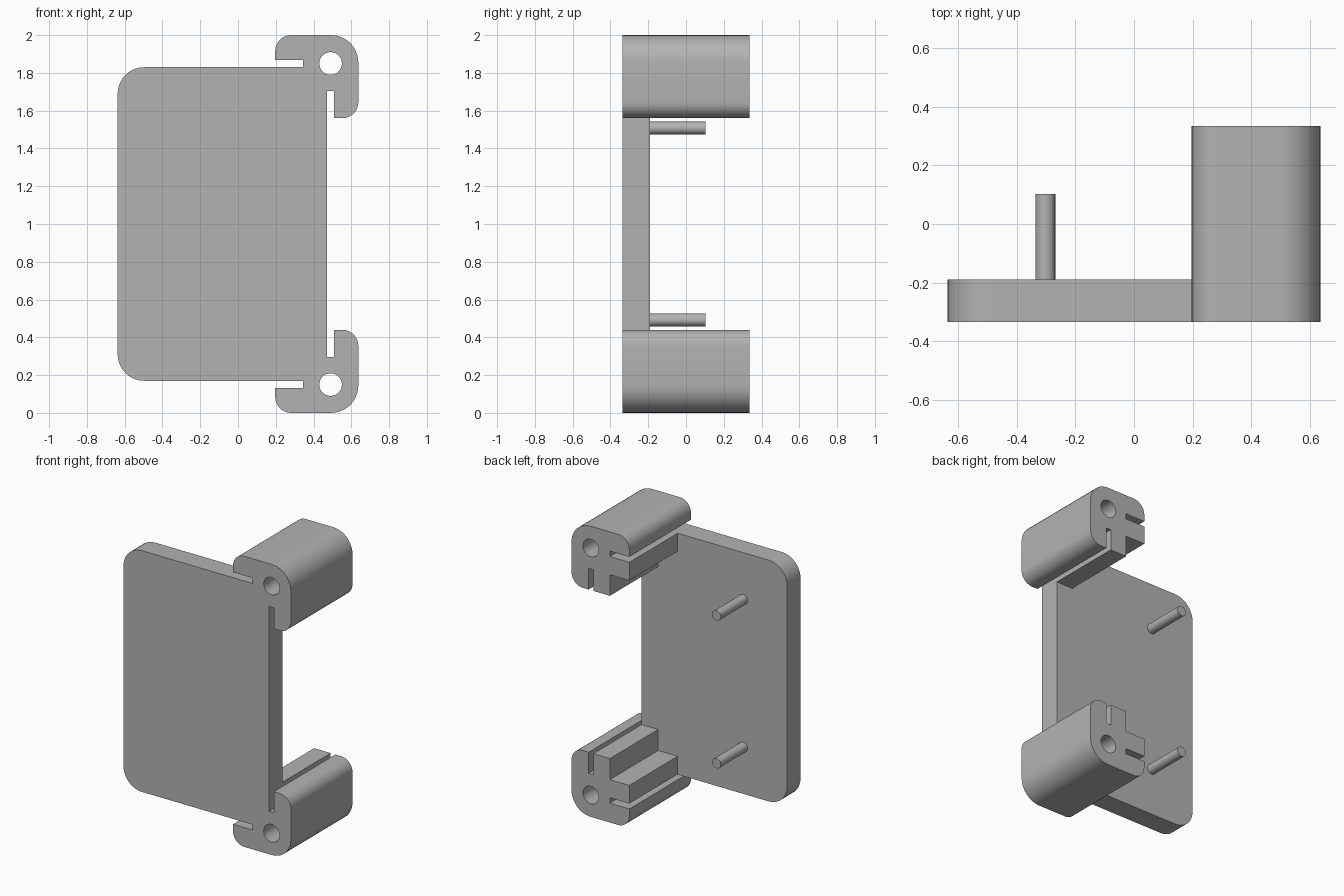
import bpy
import bmesh
import math
from mathutils import Vector

cube = bpy.data.objects.get("Cube")
if cube:
    bpy.data.objects.remove(cube, do_unlink=True)

FRONT, PLATE_BACK, BACK, PIN_END = -0.335, -0.19, 0.335, 0.103

grey = bpy.data.materials.new("plain grey")
grey.use_nodes = True
colour = (0.45, 0.45, 0.45, 1)
grey.diffuse_color = colour
grey.node_tree.nodes["Principled BSDF"].inputs["Base Color"].default_value = colour


def circle(x, z, r, n=32):
    return [(x + r * math.cos(math.tau * i / n), z + r * math.sin(math.tau * i / n))
            for i in range(n)]


def rounded(corners, steps=10):
    """Turn (x, z, radius) right-angle corners into an outline with arcs."""
    outline = []
    for i, (x, z, r) in enumerate(corners):
        p = Vector((x, z))
        if r == 0:
            outline.append(p)
            continue
        a = (Vector(corners[i - 1][:2]) - p).normalized() * r
        b = (Vector(corners[(i + 1) % len(corners)][:2]) - p).normalized() * r
        for k in range(steps + 1):
            t = k / steps * math.pi / 2
            outline.append(p + a * (1 - math.sin(t)) + b * (1 - math.cos(t)))
    return outline


def extrude(name, loops, y0, y1):
    """Fill an outline with its holes and extrude it from y0 to y1."""
    bm = bmesh.new()
    edges = []
    for loop in loops:
        vs = [bm.verts.new((x, y0, z)) for x, z in loop]
        edges += [bm.edges.new((vs[i - 1], vs[i])) for i in range(len(vs))]
    bmesh.ops.triangle_fill(bm, edges=edges, use_beauty=True, use_dissolve=False)
    grown = bmesh.ops.extrude_face_region(bm, geom=bm.faces[:], use_keep_orig=True)
    moved = [g for g in grown["geom"] if isinstance(g, bmesh.types.BMVert)]
    bmesh.ops.translate(bm, verts=moved, vec=(0, y1 - y0, 0))
    bmesh.ops.recalc_face_normals(bm, faces=bm.faces[:])
    mesh = bpy.data.meshes.new(name)
    bm.to_mesh(mesh)
    bm.free()
    mesh.materials.append(grey)
    obj = bpy.data.objects.new(name, mesh)
    bpy.context.collection.objects.link(obj)
    bpy.ops.object.select_all(action='DESELECT')
    obj.select_set(True)
    bpy.context.view_layer.objects.active = obj
    bpy.ops.object.shade_smooth_by_angle(angle=math.radians(30))
    return obj


def flip(points):
    """Mirror outline points about mid height."""
    return [(p[0], 2 - p[1], *p[2:]) for p in points]


# Stepped inner edge shared by the plate and each corner bracket
step = [(0.197, 0.17, 0), (0.197, 0.295, 0), (0.345, 0.295, 0),
        (0.345, 0.44, 0), (0.471, 0.44, 0)]

# Corner bracket: two curled lips with slots around the stepped block
bracket = [(0.197, 0, 0.085), (0.637, 0, 0.145), (0.637, 0.44, 0.085),
           (0.507, 0.44, 0), (0.507, 0.295, 0), (0.471, 0.295, 0)]
bracket += step[::-1] + [(0.345, 0.17, 0), (0.345, 0.133, 0), (0.197, 0.133, 0)]
bore = circle(0.49, 0.15, 0.06)
extrude("lower_corner_bracket", [rounded(bracket), bore], FRONT, BACK)
extrude("upper_corner_bracket", [rounded(flip(bracket)), flip(bore)], FRONT, BACK)

# Back plate, fitted around the brackets
plate = [(-0.637, 0.17, 0.14)] + step + flip(step)[::-1] + [(-0.637, 1.83, 0.14)]
extrude("plate", [rounded(plate)], FRONT, PLATE_BACK)

# Locating pins
pin = circle(-0.303, 0.492, 0.034, 24)
extrude("lower_pin", [pin], PLATE_BACK - 0.02, PIN_END)
extrude("upper_pin", [flip(pin)], PLATE_BACK - 0.02, PIN_END)
